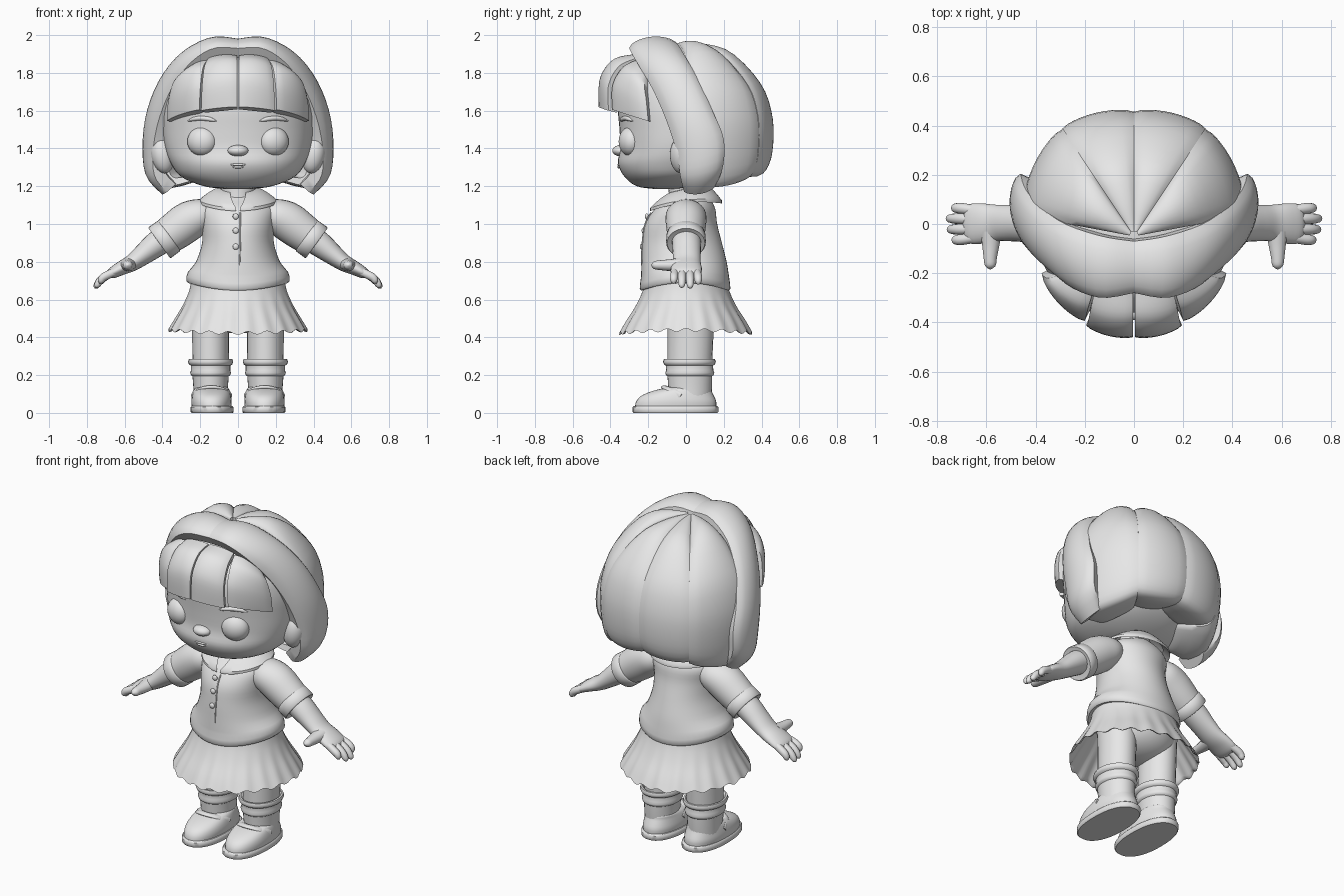
import bpy, bmesh, math
from mathutils import Vector, Matrix, Euler

MAT = bpy.data.materials.new("plain_grey")
MAT.diffuse_color = (0.8, 0.8, 0.8, 1)
CENTRE = Vector((0, 0, 1.5))  # middle of the head


def finish(name, bm, mirror=False, angle=45):
    bmesh.ops.recalc_face_normals(bm, faces=bm.faces)
    me = bpy.data.meshes.new(name)
    bm.to_mesh(me)
    bm.free()
    me.materials.append(MAT)
    me.shade_smooth()
    me.set_sharp_from_angle(angle=math.radians(angle))
    ob = bpy.data.objects.new(name, me)
    bpy.context.collection.objects.link(ob)
    if mirror:
        ob.modifiers.new("mirror", 'MIRROR').use_mirror_merge = False
    return ob


def spline(pts, n):
    """Smooth samples through points of any dimension."""
    out, last = [], len(pts) - 1
    for k in range(n):
        s = k / (n - 1) * last
        i = min(int(s), last - 1)
        t = s - i
        p = [pts[max(0, min(last, j))] for j in (i - 1, i, i + 1, i + 2)]
        out.append(tuple(0.5 * (2 * b + (c - a) * t + (2 * a - 5 * b + 4 * c - d) * t * t
                                + (3 * b - a - 3 * c + d) * t ** 3) for a, b, c, d in zip(*p)))
    return out


def skin(name, rows, closed=True, caps=True, mirror=False, angle=45):
    bm = bmesh.new()
    vs = [[bm.verts.new(p) for p in r] for r in rows]
    n = len(rows[0])
    for a, b in zip(vs, vs[1:]):
        for i in range(n if closed else n - 1):
            j = (i + 1) % n
            bm.faces.new((a[i], a[j], b[j], b[i]))
    if caps and closed:
        bm.faces.new(vs[0])
        bm.faces.new(vs[-1])
    return finish(name, bm, mirror, angle)


def ring(z, cy, rx, ry, cx=0, e=2.0, n=40, warp=None):
    out = []
    for i in range(n):
        a = 2 * math.pi * i / n
        s, c = math.sin(a), -math.cos(a)
        p = Vector((cx + rx * math.copysign(abs(s) ** (2 / e), s),
                    cy + ry * math.copysign(abs(c) ** (2 / e), c), z))
        out.append(warp(p, a) if warp else p)
    return out


def loft(name, prof, mirror=False, caps=True, angle=45, **kw):
    return skin(name, [ring(*p, **kw) for p in prof], True, caps, mirror, angle)


def tube(name, pts, n=16, mirror=False, samples=14):
    """Path of (x, y, z, half width, half thickness)."""
    pts = spline(pts, samples)
    rows = []
    for i, p in enumerate(pts):
        a, b = pts[max(0, i - 1)], pts[min(len(pts) - 1, i + 1)]
        t = (Vector(b[:3]) - Vector(a[:3])).normalized()
        ref = Vector((0, 0, 1)) if abs(t.y) > 0.75 else Vector((0, 1, 0))
        s = (ref - t * ref.dot(t)).normalized()
        u = t.cross(s)
        ra, rb = max(p[3], 0.001), max(p[4], 0.001)
        rows.append([Vector(p[:3]) + s * ra * math.cos(k * 2 * math.pi / n)
                     + u * rb * math.sin(k * 2 * math.pi / n) for k in range(n)])
    return skin(name, rows, mirror=mirror, angle=60)


def ball(name, loc, radii, rot=(0, 0, 0), mirror=False):
    bm = bmesh.new()
    bmesh.ops.create_uvsphere(bm, u_segments=24, v_segments=16, radius=1)
    bm.transform(Matrix.LocRotScale(Vector(loc), Euler(rot), Vector(radii)))
    return finish(name, bm, mirror)


def lock(name, left, right, bulge, thick=0.05, n=18, m=10):
    """Puffed strand of hair between two edge curves, mirrored."""
    rows = []
    for k, (a, b) in enumerate(zip(spline(left, n), spline(right, n))):
        a, b = Vector(a), Vector(b)
        f = (0.7 + 0.3 * math.sin(math.pi * k / (n - 1))) * min(1, (a - b).length / 0.15)
        outer, inner = [], []
        for i in range(m + 1):
            p = a.lerp(b, i / m)
            d = (p - CENTRE).normalized()
            outer.append(p + d * bulge * f * max(0, math.sin(math.pi * i / m)) ** 0.7)
            inner.append(p - d * thick)
        rows.append(outer + inner[::-1])
    return skin(name, rows, mirror=True, angle=50)


# Head and facial features
HEAD = spline([(1.185, -.10, .06, .06), (1.20, -.10, .18, .16), (1.25, -.075, .30, .25),
               (1.32, -.05, .355, .31), (1.40, -.03, .385, .318), (1.50, -.01, .40, .342),
               (1.62, 0, .405, .36), (1.74, 0, .38, .34), (1.83, 0, .30, .28),
               (1.88, 0, .18, .18), (1.90, 0, .04, .04)], 40)
loft("head", HEAD, e=2.15, n=48)


def face_y(x, z):
    _, cy, rx, ry = min(HEAD, key=lambda r: abs(r[0] - z))
    return cy - ry * (1 - min(1, abs(x / rx)) ** 2.15) ** (1 / 2.15)


ball("eye", (.19, -.295, 1.437), (.08, .06, .077), (0, 0, .3), True)
ball("ear", (.40, -.025, 1.365), (.06, .06, .098), (0, .2, 0), True)
ball("nose", (0, -.345, 1.388), (.055, .045, .03))
tube("eyebrow", [(x, face_y(x, z) - .001, z, .012 * w, .012 * w) for x, z, w in
                 ((.115, 1.545, .2), (.15, 1.555, 1), (.2, 1.56, 1), (.235, 1.555, .9), (.265, 1.545, .2))],
     10, True)
for nm, z, w, r in (("upper_lip", 1.314, .046, .006), ("lower_lip", 1.301, .032, .006)):
    tube(nm, [(x * w, face_y(x * w, z), z, q * r, q * r) for x, q in
              ((-1, .2), (-.5, 1), (0, 1.1), (.5, 1), (1, .2))], 8)

# Front swept hair bands
lock("front_hair_band",
     [(0, -.28, 1.93), (.13, -.30, 1.93), (.25, -.26, 1.855), (.35, -.18, 1.72),
      (.42, -.105, 1.55), (.45, -.05, 1.38), (.44, -.03, 1.25), (.375, -.01, 1.17)],
     [(0, -.07, 1.955), (.13, -.05, 1.96), (.28, 0, 1.88), (.38, .07, 1.755),
      (.44, .14, 1.60), (.46, .20, 1.45), (.45, .195, 1.30), (.37, .155, 1.2)], .056, .06, 26)

# Fringe locks
lock("middle_fringe",
     [(.004, -.28, 1.89), (.004, -.38, 1.865), (.004, -.45, 1.77), (.004, -.46, 1.62)],
     [(.16, -.27, 1.875), (.178, -.355, 1.835), (.19, -.41, 1.735), (.195, -.41, 1.60)], .024)
lock("side_fringe",
     [(.165, -.27, 1.865), (.186, -.34, 1.825), (.199, -.39, 1.73), (.205, -.39, 1.605)],
     [(.29, -.20, 1.79), (.345, -.22, 1.74), (.37, -.21, 1.65), (.375, -.20, 1.545)], .035)


# Back hair locks
def back_edge(deg, k, drop):
    s, c = math.sin(math.radians(deg)) ** .8, math.cos(math.radians(deg)) ** .8
    return [(.46 * k * r * s, -.05 + .52 * k * r * c, z - (drop if z < 1.4 else 0)) for r, z in
            ((.04, 1.955), (.29, 1.94), (.58, 1.88), (.86, 1.73), (.97, 1.58),
             (.985, 1.43), (.94, 1.32), (.82, 1.275), (.5, 1.31))]


lock("middle_back_hair", back_edge(0, .985, 0), back_edge(35, 1.0, .02), .032, .07, 28)
lock("side_back_hair", back_edge(35, .995, .03), back_edge(84, .985, .075), .05, .07, 28)

# Neck and shirt
loft("neck", [(1.08, .0, .10, .10), (1.14, 0, .088, .088), (1.24, -.01, .09, .09)], n=24)


def lift(p, a):
    p.z += .04 * math.sin(a) ** 2 * max(0, min(1, (.8 - p.z) / .12))
    return p


loft("shirt", spline([(1.165, .02, .085, .08), (1.13, .015, .16, .115), (1.08, -.005, .20, .16),
                      (1.0, -.025, .192, .19), (.9, -.02, .19, .21), (.8, -.01, .222, .225),
                      (.72, -.005, .265, .233)], 24)
     + [(.685, -.005, .273, .238), (.658, -.005, .274, .240), (.648, -.005, .265, .232),
        (.655, -.005, .22, .19)], warp=lift, n=48)

# Collar, open at the front
rows = []
for v, lo in ((0, 0), (.2, 0), (.4, 0), (.6, 0), (.8, 0), (1, 0), (1, .016), (.6, .025)):
    row = []
    for i in range(49):
        gap = 3 + 22 * (1 - v)
        a = math.radians(gap + (360 - 2 * gap) * i / 48)
        s, c = math.sin(a), math.cos(a)
        row.append(Vector(((.095 + .112 * v) * s, .012 - (.09 + .1 * v) * c - .012 * v,
                           1.19 - .02 * c - .085 * v ** 1.4 - lo + .022 * v * s * s)))
    rows.append(row)
skin("collar", rows, closed=False)

# Buttons and front seam
for i, (z, y) in enumerate(((1.04, -.207), (.965, -.225), (.88, -.234))):
    ball(f"button_{i + 1}", (-.012, y, z), (.016, .01, .016))
tube("front_seam", [(.012, -.185, 1.06, .004, .004), (.012, -.216, 1.0, .004, .004),
                    (.012, -.231, .9, .004, .004), (.008, -.235, .78, .003, .003)], 8)


# Skirt with scalloped hem
def scallop(p, a):
    v = max(0, (.66 - p.z) / .24)
    p.z += v * (.009 * math.cos(22 * a + math.pi) + .016 * math.sin(a) ** 2)
    r = 1 + .006 * v ** 4 * math.cos(11 * a)
    return Vector((p.x * r, p.y * r, p.z))


skirt = spline([(.71, 0, .245, .212), (.64, 0, .26, .232), (.56, 0, .292, .27),
                (.48, 0, .335, .32), (.422, 0, .367, .352)], 14)
loft("skirt", skirt + [(z + .004, c, x - .012, y - .012) for z, c, x, y in skirt[::-1]],
     warp=scallop, n=132, caps=False)

# Hips, legs, socks and shoes
ball("hips", (0, .02, .56), (.235, .18, .14))
loft("leg", [(.60, .025, .105, .125), (.45, .025, .098, .122), (.25, .02, .096, .118)],
     cx=.145, n=24, mirror=True)
loft("sock", [(.27, .018, .09, .11), (.285, .018, .105, .127), (.284, .018, .115, .135),
              (.27, .018, .12, .14), (.256, .018, .114, .134), (.25, .018, .104, .125),
              (.225, .02, .104, .125), (.212, .02, .108, .13), (.20, .02, .104, .126),
              (.194, .02, .096, .118), (.12, .022, .09, .115), (.06, .02, .09, .11)],
     cx=.145, n=32, mirror=True)
loft("shoe_sole", [(0, -.055, .11, .222), (.006, -.055, .114, .228), (.03, -.055, .114, .228),
                   (.036, -.055, .108, .222)], cx=.137, e=2.3, n=40, mirror=True)
loft("shoe", spline([(.03, -.055, .104, .215), (.06, -.052, .107, .212), (.09, -.045, .103, .193),
                     (.115, -.022, .096, .158), (.132, .01, .088, .122), (.14, .02, .075, .10)], 14),
     cx=.14, e=2.2, n=40, mirror=True)
tube("shoe_strap", [(.04, -.03, .085, .02, .008), (.07, -.085, .122, .02, .009),
                    (.14, -.115, .136, .02, .01), (.21, -.085, .122, .02, .009),
                    (.24, -.03, .085, .02, .008)], 12, True)

# Sleeves and cuffs
tube("sleeve", [(.12, .0, 1.06, .07, .06), (.19, .0, 1.045, .105, .09), (.26, 0, 1.015, .108, .105),
                (.33, 0, .965, .102, .102), (.40, 0, .915, .092, .092)], 28, True)
d = Vector((.81, 0, -.586))
cuff = []
for s, r in ((-.012, .075), (-.012, .094), (-.006, .1), (.05, .101), (.056, .096), (.05, .06)):
    c = Vector((.372, 0, .932)) + d * s
    cuff.append([c + Vector((0, r * 1.04 * math.cos(a), 0)) + d.cross(Vector((0, 1, 0))) * r * math.sin(a)
                 for a in (2 * math.pi * k / 28 for k in range(28))])
skin("sleeve_cuff", cuff, mirror=True)

# Arm, palm, fingers and thumb
tube("arm", [(.34, 0, .955, .077, .07), (.43, .003, .895, .077, .068), (.50, .004, .84, .074, .056),
             (.56, .004, .795, .074, .045), (.62, .002, .765, .082, .037),
             (.67, 0, .738, .078, .028), (.69, 0, .725, .04, .012)], 24, True, 24)
for i, (y, x, z) in enumerate(((-.062, .728, .69), (-.021, .748, .668), (.021, .752, .665),
                               (.062, .73, .685))):
    tube(f"finger_{i + 1}", [(.63, y * .85, .757, .02, .021), (.69, y, .73, .022, .022),
                             ((.69 + x) / 2 + .008, y * 1.04, (.73 + z) / 2 + .004, .021, .021),
                             (x, y * 1.05, z + .004, .015, .015), (x + .005, y * 1.05, z - .006, .001, .001)],
         12, True)
tube("thumb", [(.58, -.03, .785, .036, .045), (.582, -.085, .782, .031, .036),
               (.584, -.135, .782, .026, .028), (.584, -.17, .782, .02, .022),
               (.584, -.185, .782, .001, .001)], 14, True)
